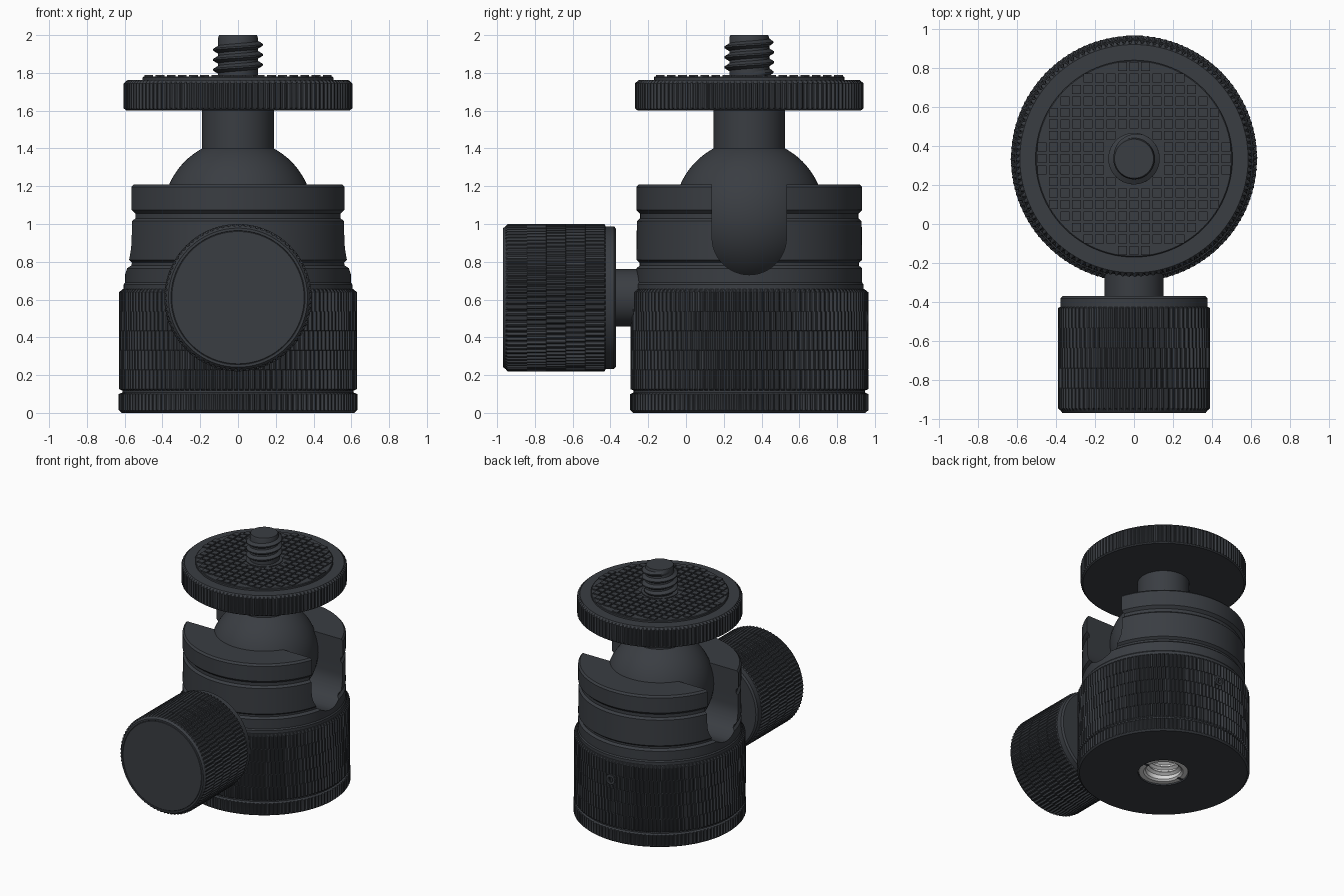
import bpy, bmesh, math
from mathutils import Matrix

old = bpy.data.objects.get("Cube")
if old:
    bpy.data.objects.remove(old, do_unlink=True)

AXIS_Y = 0.335      # centre of the upright parts
KNOB_Z = 0.61       # height of the locking knob


def material(name, rgb):
    m = bpy.data.materials.new(name)
    m.use_nodes = True
    m.diffuse_color = (*rgb, 1)
    m.node_tree.nodes["Principled BSDF"].inputs["Base Color"].default_value = (*rgb, 1)
    return m


DARK = material("dark anodised grey", (0.042, 0.047, 0.055))
STEEL = material("bright steel", (0.7, 0.7, 0.7))


def finish(bm, name, mat, loc=(0, AXIS_Y, 0), angle=30, rot=0):
    """Turn a bmesh into a shaded, placed object."""
    bmesh.ops.remove_doubles(bm, verts=bm.verts, dist=1e-5)
    bmesh.ops.recalc_face_normals(bm, faces=bm.faces)
    me = bpy.data.meshes.new(name)
    bm.to_mesh(me)
    bm.free()
    me.materials.append(mat)
    ob = bpy.data.objects.new(name, me)
    bpy.context.collection.objects.link(ob)
    ob.location = loc
    ob.rotation_euler.x = rot
    shade(ob, angle)
    return ob


def shade(ob, angle=30):
    bpy.ops.object.select_all(action="DESELECT")
    ob.select_set(True)
    bpy.context.view_layer.objects.active = ob
    bpy.ops.object.shade_smooth_by_angle(angle=math.radians(angle))


def lathe(name, profile, n=96, mat=DARK, **place):
    """Revolve points (radius, z, optional ridge depth, ridge phase)."""
    bm = bmesh.new()
    rings = []
    for r, z, *ridge in profile:
        depth, phase = ridge if ridge else (0, 0)
        ring = []
        for i in range(n):
            a = math.tau * i / n
            rr = r - (depth if (i + phase) % 4 > 1 else 0)
            ring.append(bm.verts.new((rr * math.cos(a), rr * math.sin(a), z)))
        rings.append(ring)
    for lo, hi in zip(rings, rings[1:]):
        for i in range(n):
            j = (i + 1) % n
            bm.faces.new((lo[i], lo[j], hi[j], hi[i]))
    return finish(bm, name, mat, **place)


def knurl(r, z0, z1, rows, depth):
    """Profile rows of short ridges, each row shifted sideways."""
    pts = []
    h = (z1 - z0) / rows
    for k in range(rows):
        pts += [(r, z0 + k * h + 0.001, depth, k), (r, z0 + (k + 1) * h - 0.001, depth, k)]
    return pts


def thread(name, root, crest, z0, z1, pitch, mat):
    """Helical V thread that fades out at both ends."""
    bm = bmesh.new()
    turns = (z1 - z0) / pitch
    steps = int(turns * 40)
    prev = None
    for i in range(steps + 1):
        a = math.tau * turns * i / steps
        z = z0 + (z1 - z0) * i / steps
        fade = min(1, i / 12, (steps - i) / 12)
        tip = root + (crest - root) * fade
        cur = [bm.verts.new((r * math.cos(a), r * math.sin(a), z + dz))
               for r, dz in ((root, -0.4 * pitch), (tip, -0.08 * pitch),
                             (tip, 0.08 * pitch), (root, 0.4 * pitch))]
        if prev:
            for k in range(3):
                bm.faces.new((prev[k], cur[k], cur[k + 1], prev[k + 1]))
        prev = cur
    return finish(bm, name, mat)


def box(bm, centre, size):
    m = Matrix.Translation(centre) @ Matrix.Diagonal((*size, 1))
    bmesh.ops.create_cube(bm, size=1, matrix=m)


# Knurled base: foot ring, groove and broad ridged band
lathe("base", [(0.185, 0.25), (0.185, 0), (0.615, 0), (0.628, 0.012)]
      + knurl(0.632, 0.015, 0.1, 1, 0.012)
      + [(0.612, 0.108), (0.612, 0.118)]
      + knurl(0.63, 0.125, 0.64, 5, 0.014)
      + [(0.61, 0.655), (0.4, 0.655)], n=520)

# Threaded steel socket in the underside
lathe("socket_insert", [(0.186, 0.03), (0.18, 0.008), (0.145, 0.008), (0.13, 0.02),
                        (0.13, 0.24), (0, 0.24)], n=64, mat=STEEL)
thread("socket_thread", 0.131, 0.108, 0.04, 0.23, 0.045, STEEL)
bm = bmesh.new()
for s in (-1, 1):
    box(bm, (s * 0.16, 0, 0.01), (0.04, 0.022, 0.008))
finish(bm, "socket_key_slots", DARK)

# Upper housing with grooves
housing = lathe("housing", [(0, 0.62), (0.605, 0.62), (0.605, 0.68), (0.598, 0.69),
                            (0.598, 0.765), (0.58, 0.78), (0.58, 0.795), (0.598, 0.81),
                            (0.595, 1.015), (0.578, 1.03), (0.578, 1.055), (0.598, 1.075),
                            (0.598, 1.195), (0.585, 1.21), (0, 1.21)], n=128)

# U-shaped slot through both sides of the housing
bm = bmesh.new()
outline = [(0.197, 1.5)] + [(0.197 * math.cos(math.pi * k / 24),
                            0.928 - 0.197 * math.sin(math.pi * k / 24))
                           for k in range(25)] + [(-0.197, 1.5)]
face = bm.faces.new([bm.verts.new((-1, y, z)) for y, z in outline])
ext = bmesh.ops.extrude_face_region(bm, geom=[face])
bmesh.ops.translate(bm, vec=(2, 0, 0),
                    verts=[v for v in ext["geom"] if isinstance(v, bmesh.types.BMVert)])
cutter = finish(bm, "slot_cutter", DARK)
cutter.hide_render = True
mod = housing.modifiers.new("slot", "BOOLEAN")
mod.operation = "DIFFERENCE"
mod.solver = "EXACT"
mod.object = cutter
bpy.context.view_layer.update()
bpy.context.view_layer.objects.active = housing
bpy.ops.object.modifier_apply(modifier="slot")
bpy.data.objects.remove(cutter, do_unlink=True)
shade(housing)

# Ball and its neck
bm = bmesh.new()
bmesh.ops.create_uvsphere(bm, u_segments=64, v_segments=40, radius=0.398)
finish(bm, "ball", DARK, loc=(0, AXIS_Y, 1.05))
lathe("neck", [(0.19, 1.36), (0.19, 1.62)], n=64)

# Mounting plate with ridged rim
lathe("mounting_plate", [(0, 1.6), (0.59, 1.6), (0.6, 1.608)]
      + knurl(0.606, 1.612, 1.745, 1, 0.012)
      + [(0.585, 1.762), (0, 1.762)], n=480)

# Rubber pad with raised square studs
lathe("grip_pad", [(0.505, 1.755), (0.505, 1.776), (0.5, 1.78), (0, 1.78)], n=96)
bm = bmesh.new()
PITCH = 0.059
for i in range(-8, 9):
    for j in range(-8, 9):
        if 0.16 < PITCH * math.hypot(i, j) < 0.485:
            box(bm, (i * PITCH, j * PITCH, 1.782), (0.046, 0.046, 0.014))
finish(bm, "grip_studs", DARK)
lathe("screw_collar", [(0.135, 1.775), (0.135, 1.787), (0.1, 1.787)], n=64)

# Camera screw
lathe("screw_core", [(0.106, 1.76), (0.106, 1.985), (0.1, 2.0), (0, 2.0)], n=64)
thread("screw_thread", 0.104, 0.132, 1.79, 1.975, 0.053, DARK)

# Locking knob and shaft, turned to point forwards
SIDE = dict(loc=(0, 0, KNOB_Z), rot=math.pi / 2)
lathe("knob_shaft", [(0.152, -0.1), (0.152, 0.4)], n=64, **SIDE)
lathe("knob", [(0, 0.37), (0.365, 0.37), (0.378, 0.382), (0.378, 0.425)]
      + knurl(0.39, 0.43, 0.945, 5, 0.011)
      + [(0.378, 0.955), (0.368, 0.968), (0.355, 0.968), (0.353, 0.965),
         (0.35, 0.968), (0, 0.968)], n=320, **SIDE)

# Small set screw at the back of the base
lathe("set_screw", [(0.04, 0), (0.04, 0.632), (0.022, 0.632), (0.02, 0.61), (0, 0.61)],
      n=24, loc=(0, AXIS_Y, 0.5), rot=-math.pi / 2)
